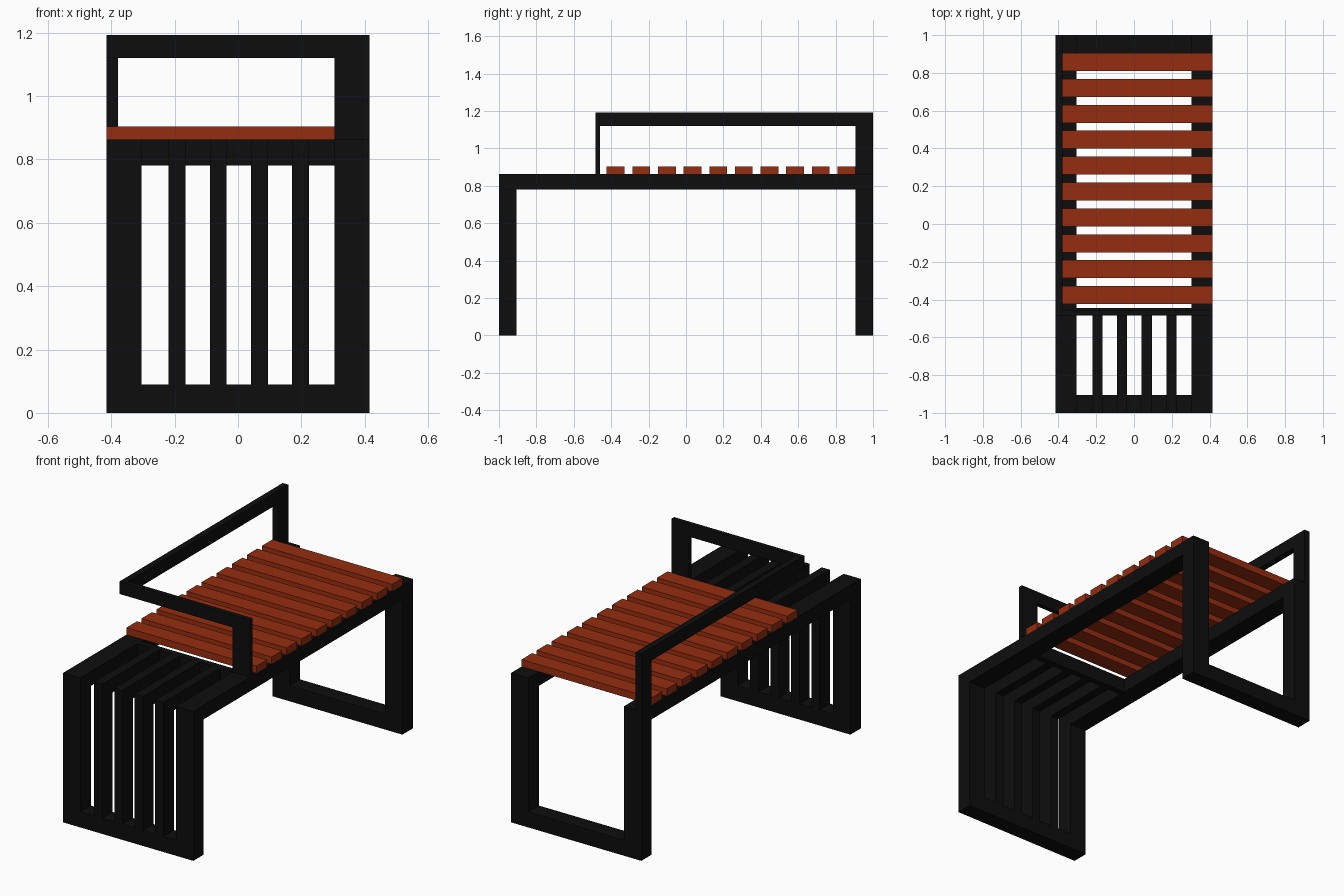
import bpy

if "Cube" in bpy.data.objects:
    bpy.data.objects.remove(bpy.data.objects["Cube"])


def material(name, rgb):
    m = bpy.data.materials.new(name)
    m.diffuse_color = (*rgb, 1)
    m.use_nodes = True
    m.node_tree.nodes["Principled BSDF"].inputs["Base Color"].default_value = m.diffuse_color
    return m


black = material("black_steel", (0.004, 0.004, 0.004))
wood = material("red_wood", (0.30, 0.026, 0.005))


def box(name, x, y, z, mat):
    """Box from (min, max) ranges along each axis."""
    bpy.ops.mesh.primitive_cube_add(size=1)
    ob = bpy.context.object
    ob.name = name
    lo, hi = zip(x, y, z)
    for v in ob.data.vertices:
        v.co = [h if c > 0 else l for c, l, h in zip(v.co, lo, hi)]
    ob.data.materials.append(mat)
    return ob


W, INNER = 0.415, 0.305            # outer and inner half widths
LEG = 0.905                        # inner y of the legs
BEAM, SEAT, SLAT = 0.78, 0.862, 0.903
RAIL, TOP = 1.12, 1.193            # armrest underside and top
ARM, ARM_IN = -0.485, -0.459       # front face and back face of the front arm

# Legs and long side beams
for side, x in (("left", (-W, -INNER)), ("right", (INNER, W))):
    box(f"front_leg_{side}", x, (-1, -LEG), (0, SEAT), black)
    box(f"back_leg_{side}", x, (LEG, 1), (0, SEAT), black)
    box(f"side_beam_{side}", x, (-LEG, LEG), (BEAM, SEAT), black)

# Floor bars joining each pair of legs
for end, y in (("front", (-1, -LEG)), ("back", (LEG, 1))):
    box(f"floor_bar_{end}", (-INNER, INNER), y, (0, 0.09), black)

# Bars that rise at the front and bend back to the cross bar
for i in range(4):
    x0 = -0.219 + 0.13 * i
    x = (x0, x0 + 0.053)
    box(f"front_bar_{i + 1}", x, (-1, -LEG), (0.09, SEAT), black)
    box(f"shelf_bar_{i + 1}", x, (-LEG, -0.48), (BEAM, SEAT), black)
box("cross_bar", (-INNER, INNER), (-0.48, -0.445), (BEAM, SEAT), black)

# Seat slats
for i in range(10):
    y1 = LEG - 0.1371 * i
    box(f"seat_slat_{i + 1}", (-W, W), (y1 - 0.095, y1), (SEAT, SLAT), wood)

# Armrest: post at the back left, L-shaped rail, post at the front right
box("arm_back_post", (-W, -0.378), (LEG, 1), (SEAT, RAIL), black)
box("arm_side_rail", (-W, -0.378), (ARM, 1), (RAIL, TOP), black)
box("arm_front_rail", (-0.378, W), (ARM, ARM_IN), (RAIL, TOP), black)
box("arm_front_post", (INNER, W), (ARM, ARM_IN), (SEAT, RAIL), black)
